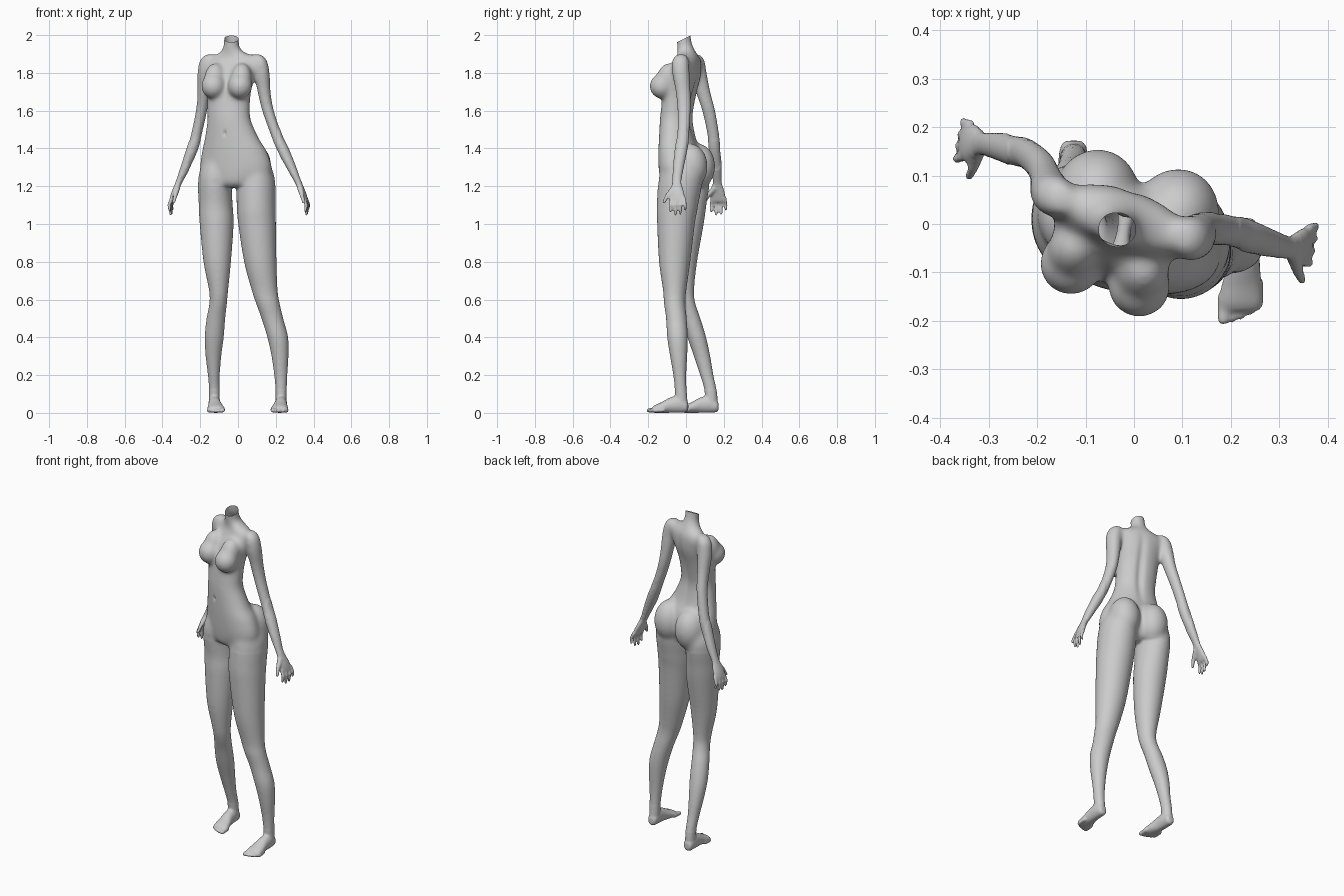
import bpy, bmesh, math
from mathutils import Vector, Matrix

YAW = math.radians(-18)          # whole trunk is turned about z
FRAME = Matrix.Rotation(YAW, 3, 'Z')
parts = []


def spline(rows, steps=6):
    """Catmull-Rom interpolation of section rows."""
    out = []
    for i in range(len(rows) - 1):
        p = [rows[max(i - 1, 0)], rows[i], rows[i + 1], rows[min(i + 2, len(rows) - 1)]]
        for s in range(steps):
            t = s / steps
            out.append([0.5 * (2 * b + (c - a) * t + (2 * a - 5 * b + 4 * c - d) * t * t
                               + (3 * b - a - 3 * c + d) * t ** 3) for a, b, c, d in zip(*p)])
    return out + [list(rows[-1])]


def add(name, bm):
    bmesh.ops.recalc_face_normals(bm, faces=bm.faces[:])
    me = bpy.data.meshes.new(name)
    bm.to_mesh(me)
    bm.free()
    ob = bpy.data.objects.new(name, me)
    bpy.context.collection.objects.link(ob)
    parts.append(ob)
    return ob


def loft(name, rows, yaw=0.0, along_y=False, n=28):
    """Rows are (level, centre a, centre b, radius a, radius b)."""
    bm = bmesh.new()
    rings = []
    for h, a, b, ra, rb in spline(rows):
        ring = []
        for k in range(n):
            t = 2 * math.pi * k / n
            u, v = ra * math.cos(t), rb * math.sin(t)
            u, v = u * math.cos(yaw) - v * math.sin(yaw), u * math.sin(yaw) + v * math.cos(yaw)
            ring.append(bm.verts.new((a + u, h, b + v) if along_y else (a + u, b + v, h)))
        rings.append(ring)
    for r, q in zip(rings, rings[1:]):
        for k in range(n):
            bm.faces.new((r[k], r[(k + 1) % n], q[(k + 1) % n], q[k]))
    bm.faces.new(rings[0])
    bm.faces.new(rings[-1])
    return add(name, bm)


def ball(name, loc, radii, tilt=0.0):
    bm = bmesh.new()
    m = (Matrix.Translation(loc) @ FRAME.to_4x4() @ Matrix.Rotation(tilt, 4, 'X')
         @ Matrix.Diagonal((*radii, 1)))
    bmesh.ops.create_uvsphere(bm, u_segments=32, v_segments=20, radius=1, matrix=m)
    return add(name, bm)


def digit(name, pts, r0, r1):
    """Finger or toe: a chain of overlapping balls hulled into a capsule."""
    bm = bmesh.new()
    for i, p in enumerate(pts):
        bmesh.ops.create_icosphere(bm, subdivisions=2, radius=r0 + (r1 - r0) * i / (len(pts) - 1),
                                   matrix=Matrix.Translation(p))
    res = bmesh.ops.convex_hull(bm, input=bm.verts[:])
    junk = [g for g in res['geom_interior'] if isinstance(g, bmesh.types.BMVert)]
    bmesh.ops.delete(bm, geom=junk, context='VERTS')
    return add(name, bm)


# Trunk with neck
loft("torso", [
    (1.193, -.02, -.03, .06, .06), (1.215, -.015, -.03, .13, .09), (1.28, -.01, -.025, .195, .108),
    (1.38, -.018, -.033, .18, .105), (1.45, -.032, -.045, .15, .092), (1.55, -.047, -.052, .119, .083),
    (1.62, -.05, -.045, .117, .083), (1.70, -.048, -.032, .121, .086), (1.78, -.036, -.012, .133, .084),
    (1.85, -.022, .005, .148, .066), (1.885, -.022, .008, .12, .054), (1.908, -.03, .004, .07, .048),
    (1.935, -.035, -.003, .045, .044), (1.97, -.035, -.011, .041, .04), (2.05, -.035, -.02, .044, .042)], YAW)

# Chest and seat, one pair each
for x, y in ((-.13, -.082), (.011, -.128)):
    ball("breast", (x, y, 1.73), (.066, .066, .068))
    ball("breast_top", (x + .006, y + .026, 1.77), (.056, .056, .085), -.25)
for x, y in ((-.078, .062), (.088, .022)):
    ball("buttock", (x, y, 1.305), (.088, .094, .122))

# Legs
loft("right_leg", [
    (1.36, -.11, .0, .06, .08), (1.25, -.124, .01, .086, .115), (1.1, -.118, .008, .09, .1),
    (1.0, -.113, .0, .09, .094), (.8, -.11, -.015, .073, .074), (.65, -.103, -.012, .051, .055),
    (.58, -.105, .0, .047, .05), (.5, -.117, .027, .05, .05), (.4, -.126, .057, .051, .05),
    (.3, -.13, .085, .042, .044), (.2, -.128, .11, .032, .036), (.12, -.125, .13, .029, .033),
    (.04, -.125, .135, .029, .034)])
loft("left_leg", [
    (1.36, .09, -.03, .06, .08), (1.25, .094, -.028, .1, .115), (1.1, .096, -.045, .103, .11),
    (1.0, .101, -.053, .1, .1), (.8, .118, -.06, .086, .083), (.65, .141, -.06, .069, .062),
    (.58, .158, -.06, .063, .057), (.5, .182, -.051, .058, .055), (.4, .21, -.045, .055, .055),
    (.3, .222, -.039, .045, .046), (.2, .226, -.033, .035, .035), (.12, .228, -.028, .03, .032),
    (.04, .228, -.024, .029, .034)])

# Feet with toes; s points to the little-toe side
for side, s, x, heel in (("right", -1, -.125, .172), ("left", 1, .228, .012)):
    shape = [(0, 0, .033, .016, .02), (.012, 0, .036, .027, .033), (.05, 0, .046, .032, .045),
             (.095, .002, .041, .034, .041), (.14, .006, .029, .042, .029), (.175, .009, .021, .046, .021),
             (.192, .01, .016, .04, .014)]
    loft(side + "_foot", [(heel - d, x - s * i, z, a, b) for d, i, z, a, b in shape], along_y=True)
    for k in range(5):
        tx = x + s * (-.044 + .0185 * k)
        tip = heel - .209 + .002 * k * k
        r = .0135 if k == 0 else .0105
        digit(side + "_toe", [(tx, tip + .045, r + .004), (tx, tip, r)], r, r * .95)

# Arms
loft("right_arm", [
    (1.9, -.145, .05, .022, .025), (1.87, -.162, .057, .04, .042), (1.8, -.173, .066, .043, .045),
    (1.7, -.181, .09, .035, .041), (1.6, -.193, .12, .032, .037), (1.47, -.221, .145, .031, .034),
    (1.4, -.24, .15, .034, .034), (1.3, -.278, .16, .028, .03), (1.22, -.313, .166, .019, .025),
    (1.2, -.32, .167, .018, .025)])
loft("left_arm", [
    (1.9, .1, -.025, .022, .025), (1.87, .115, -.03, .038, .045), (1.8, .126, -.027, .043, .048),
    (1.7, .138, -.015, .036, .042), (1.6, .159, -.01, .033, .038), (1.47, .204, -.015, .032, .035),
    (1.4, .235, -.025, .035, .035), (1.3, .282, -.04, .028, .03), (1.22, .318, -.049, .019, .025),
    (1.2, .325, -.05, .018, .025)])

# Hands: palm, four fingers, thumb
for side, s, x, y in (("right", -1, -.31, .166), ("left", 1, .317, -.049)):
    loft(side + "_palm", [(1.235, x, y, .017, .024), (1.2, x + s * .012, y, .017, .03),
                          (1.16, x + s * .027, y + .002, .017, .04),
                          (1.125, x + s * .038, y + .005, .014, .041), (1.115, x + s * .04, y + .005, .01, .036)], YAW * .6)
    for k, tip in enumerate((1.068, 1.052, 1.056, 1.077)):
        off = -.028 + .0225 * k
        fx = x + s * .036 + off * .2
        digit(side + "_finger", [(fx, y + off, 1.135), (fx + s * .014, y + off * 1.12, 1.1)], .0105, .0098)
        digit(side + "_finger_tip", [(fx + s * .014, y + off * 1.12, 1.1),
                                     (fx + s * .009, y + off * 1.15, tip)], .0098, .008)
    digit(side + "_thumb_base", [(x + s * .012, y - .015, 1.19), (x + s * .022, y - .05, 1.15)], .017, .012)
    digit(side + "_thumb", [(x + s * .022, y - .05, 1.15), (x + s * .03, y - .068, 1.115)], .012, .009)

# Fuse all parts into one skin
for ob in parts:
    ob.select_set(True)
body = parts[0]
bpy.context.view_layer.objects.active = body
bpy.ops.object.join()
body.name = "body"
mod = body.modifiers.new("fuse", 'REMESH')
mod.mode = 'VOXEL'
mod.voxel_size = 0.0055
bpy.ops.object.modifier_apply(modifier="fuse")

bm = bmesh.new()
bm.from_mesh(body.data)


def soften(test, times):
    vs = [v for v in bm.verts if test(v.co)]
    for _ in range(times):
        bmesh.ops.smooth_vert(bm, verts=vs, factor=0.5, use_axis_x=True, use_axis_y=True, use_axis_z=True)


soften(lambda c: True, 4)
soften(lambda c: c.z > .12 and not (abs(c.x) > .25 and c.z < 1.2), 10)
soften(lambda c: c.z > 1.2 and abs(c.x + .02) < .24, 30)

# Spine groove and navel
for v in bm.verts:
    loc = FRAME.transposed() @ (v.co - Vector((-.035, -.02, 0)))
    z = v.co.z
    if 1.4 < z < 1.88 and loc.y > .02:
        fade = math.sin(math.pi * (z - 1.4) / .48)
        v.co += FRAME @ Vector((0, -.012 * fade * math.exp(-(loc.x / .022) ** 2), 0))
    elif loc.y < -.05:
        d = (loc.x / .008) ** 2 + ((z - 1.48) / .014) ** 2
        v.co += FRAME @ Vector((0, .008 * math.exp(-d), 0))

# Open, slanted neck cut and flat soles
bmesh.ops.bisect_plane(bm, geom=bm.verts[:] + bm.edges[:] + bm.faces[:], dist=1e-5,
                       plane_co=(-.035, -.012, 1.98), plane_no=(0, -.5, 1), clear_outer=True)
for v in bm.verts:
    v.co.z = max(v.co.z, 0.0)
bm.to_mesh(body.data)
bm.free()
body.data.shade_smooth()
